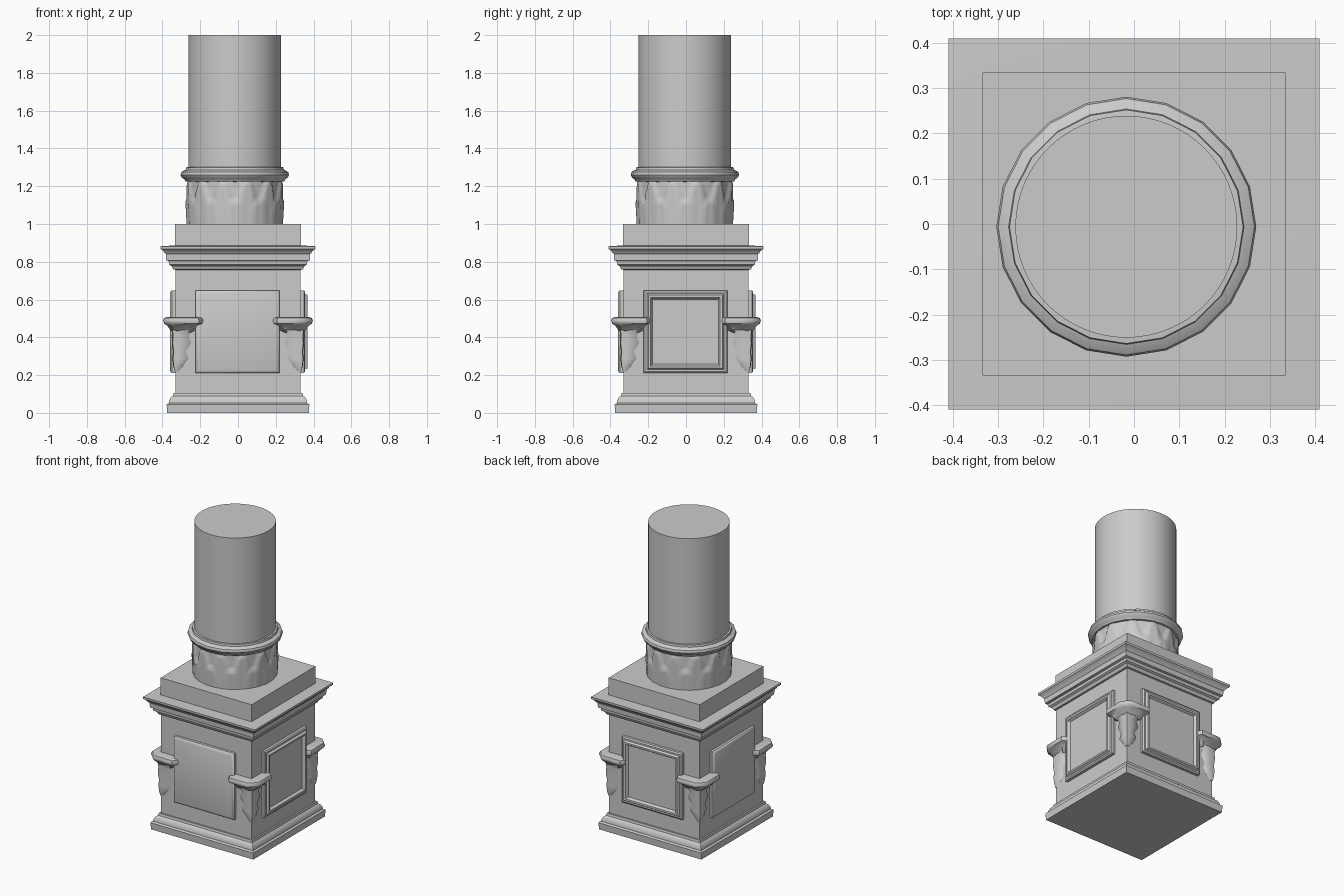
import bpy, bmesh, math
from mathutils import Matrix

if "Cube" in bpy.data.objects:
    bpy.data.objects.remove(bpy.data.objects["Cube"])

AXIS = (-0.017, -0.006)          # the column stands slightly off centre


def finish(name, bm, angle=35):
    bmesh.ops.recalc_face_normals(bm, faces=bm.faces)
    me = bpy.data.meshes.new(name)
    bm.to_mesh(me)
    bm.free()
    ob = bpy.data.objects.new(name, me)
    bpy.context.collection.objects.link(ob)
    bpy.ops.object.select_all(action='DESELECT')
    ob.select_set(True)
    bpy.context.view_layer.objects.active = ob
    bpy.ops.object.shade_smooth_by_angle(angle=math.radians(angle))
    return ob


def loft(name, rings, matrix=None, angle=35):
    """Skin a stack of equal-length point rings and cap both ends."""
    bm = bmesh.new()
    loops = [[bm.verts.new(p) for p in ring] for ring in rings]
    n = len(loops[0])
    for a, b in zip(loops, loops[1:]):
        for i in range(n):
            j = (i + 1) % n
            bm.faces.new((a[i], a[j], b[j], b[i]))
    bm.faces.new(loops[0][::-1])
    bm.faces.new(loops[-1])
    if matrix:
        bm.transform(matrix)
    return finish(name, bm, angle)


def square_stack(name, profile):
    """profile: (half width, z)"""
    return loft(name, [[(-w, -w, z), (w, -w, z), (w, w, z), (-w, w, z)]
                       for w, z in profile])


def lathe(name, profile, sides):
    return loft(name, [[(AXIS[0] + r * math.cos(2 * math.pi * i / sides),
                         AXIS[1] + r * math.sin(2 * math.pi * i / sides), z)
                        for i in range(sides)] for r, z in profile])


# Pedestal: moulded foot, square body, cornice and plinth block
square_stack("pedestal_foot", [(0.375, 0), (0.378, 0.045), (0.366, 0.052), (0.366, 0.06),
                               (0.358, 0.08), (0.345, 0.09), (0.342, 0.105), (0.33, 0.105)])
square_stack("pedestal_body", [(0.332, 0.08), (0.332, 0.78)])
square_stack("cornice", [(0.33, 0.757), (0.343, 0.76), (0.352, 0.778), (0.365, 0.785),
                         (0.367, 0.803), (0.38, 0.808), (0.382, 0.84), (0.39, 0.848),
                         (0.397, 0.86), (0.409, 0.868), (0.41, 0.882), (0.33, 0.887)])
square_stack("plinth_block", [(0.334, 0.87), (0.334, 1.0)])

# Panels: plain on front and left, framed on right and back
PLAIN = [(0.222, 0), (0.222, 0.018), (0.216, 0.026), (0.206, 0.03)]
FRAMED = [(0.222, 0), (0.222, 0.018), (0.214, 0.024), (0.204, 0.024), (0.196, 0.037),
          (0.184, 0.036), (0.174, 0.02)]
for name, turn, prof in (("front_panel", 0, PLAIN), ("right_panel", 90, FRAMED),
                         ("back_panel", 180, FRAMED), ("left_panel", 270, PLAIN)):
    rings = [[(sx * w - 0.003, -0.331 - d, 0.43 + sz * (w - 0.003))
              for sx, sz in ((-1, -1), (1, -1), (1, 1), (-1, 1))] for w, d in prof]
    loft(name, rings, Matrix.Rotation(math.radians(turn), 4, 'Z'))

# Corner ornaments: winged bracket with a hanging leaf drop on every corner.
# In local space u runs outward along the diagonal, v runs across it.
BRACKET = [(0.06, 0.462, 0.425), (0.085, 0.488, 0.44), (0.10, 0.505, 0.462),
           (0.128, 0.52, 0.472), (0.133, 0.525, 0.488), (0.127, 0.518, 0.503), (0.10, 0.50, 0.508)]
DROP = [(0.012, 0.474, 0.22), (0.03, 0.482, 0.25), (0.05, 0.486, 0.29), (0.04, 0.482, 0.325),
        (0.06, 0.489, 0.37), (0.05, 0.486, 0.41), (0.075, 0.492, 0.45)]
for k, corner in enumerate(("right_front", "right_back", "left_back", "left_front")):
    m = Matrix.Rotation(math.radians(-45 + 90 * k), 4, 'Z')
    loft("bracket_" + corner,
         [[(0.36, -w * 0.9, z), (0.425, -w, z), (u - 0.06, -w * 0.72, z), (u, -w * 0.25, z),
           (u, w * 0.25, z), (u - 0.06, w * 0.72, z), (0.425, w, z), (0.36, w * 0.9, z)]
          for w, u, z in BRACKET], m, 45)
    loft("leaf_drop_" + corner,
         [[(0.38, -w, z), (u - w - 0.004, -w, z), (u - w * 0.4, -w * 0.5, z), (u, 0, z),
           (u - w * 0.4, w * 0.5, z), (u - w - 0.004, w, z), (0.38, w, z)]
          for w, u, z in DROP], m, 45)


# Leaf band: cylinder with two staggered rows of carved leaves
def leaf_relief(a, z, row_phase, tip):
    x = abs(((a * 12 / (2 * math.pi) + row_phase) % 1) - 0.5) * 2    # 0 on midrib
    t = (z - 1.0) / tip
    if t > 1:
        return 0
    width = 0.98 * math.sqrt(1 - t ** 2.2)
    if x > width:
        return 0
    return (0.5 + 0.5 * t) * (1 - (x / width) ** 4) ** 0.5 - 0.2 * math.exp(-(x / 0.12) ** 2)


rings = []
for j in range(15):
    z = 1.0 + 0.232 * j / 14
    ring = []
    for i in range(120):
        a = 2 * math.pi * i / 120
        h = max(0.9 * leaf_relief(a, z, 0, 0.225), leaf_relief(a, z, 0.5, 0.13))
        r = 0.248 + 0.015 * h
        ring.append((AXIS[0] + r * math.cos(a), AXIS[1] + r * math.sin(a), z))
    rings.append(ring)
loft("leaf_band", rings, angle=50)

# Collar ring and smooth shaft
lathe("collar_ring", [(0.24, 1.222), (0.262, 1.226), (0.268, 1.238), (0.28, 1.245),
                      (0.287, 1.26), (0.283, 1.275), (0.27, 1.283), (0.26, 1.287),
                      (0.258, 1.3), (0.24, 1.302)], 20)
lathe("column_shaft", [(0.245, 1.2), (0.245, 2.0)], 64)
